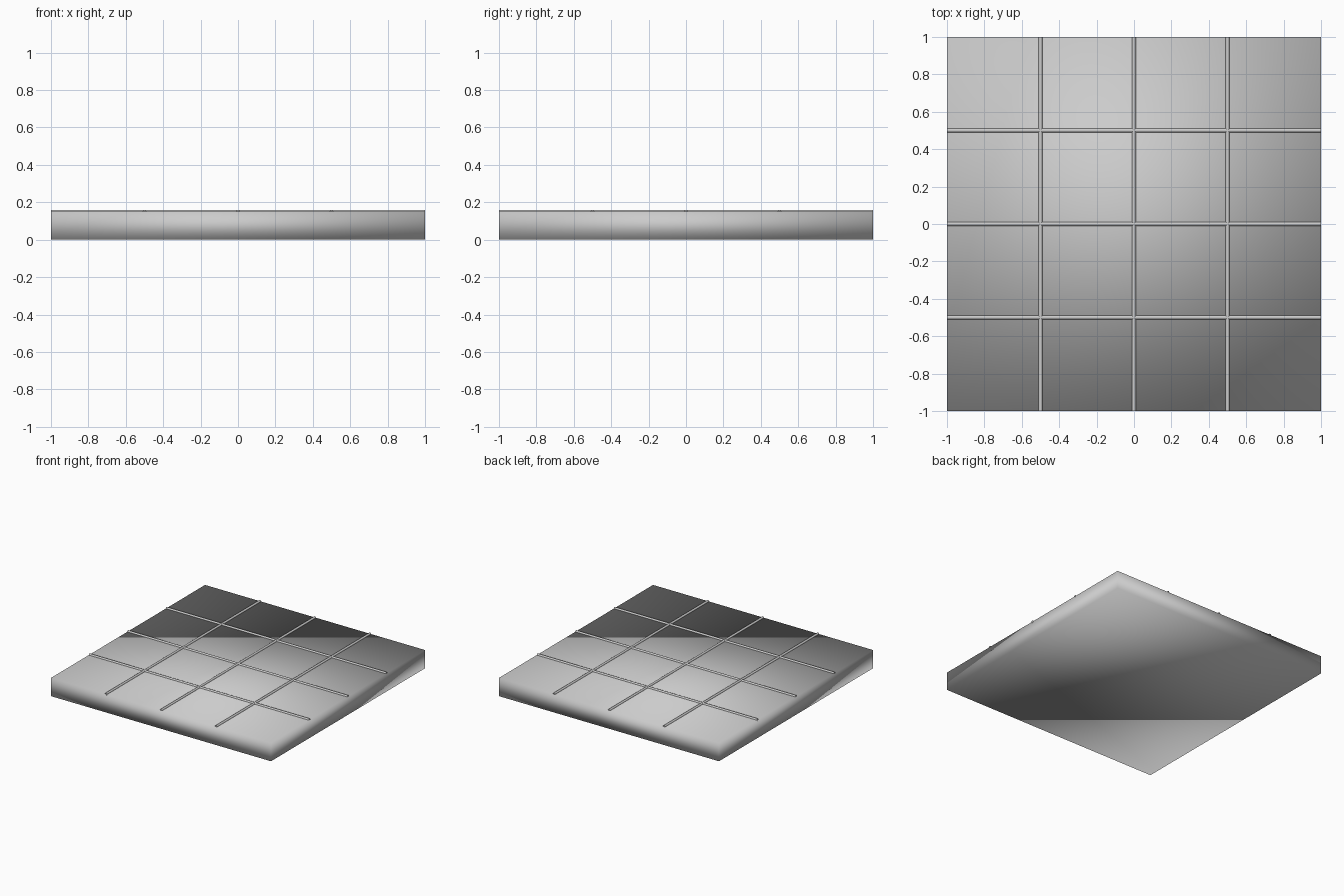
import bpy
import math

if "Cube" in bpy.data.objects:
    bpy.data.objects.remove(bpy.data.objects["Cube"])

THICK = 0.15      # slab thickness
ROD_R = 0.01      # rod radius, half sunk in the slab top

grey = bpy.data.materials.new("plain_grey")
grey.diffuse_color = (0.6, 0.6, 0.6, 1)
grey.use_nodes = True
grey.node_tree.nodes["Principled BSDF"].inputs["Base Color"].default_value = grey.diffuse_color


def finish(name):
    obj = bpy.context.object
    obj.name = name
    obj.data.materials.append(grey)
    return obj


# Square slab, softly shaded over its edges
bpy.ops.mesh.primitive_cube_add(size=1, location=(0, 0, THICK / 2))
slab = finish("slab")
slab.scale = (2, 2, THICK)
bpy.ops.object.transform_apply(location=False, rotation=False, scale=True)
bpy.ops.object.shade_smooth()

# Grid of thin rods, three each way
for axis in ("x", "y"):
    for i, offset in enumerate((-0.5, 0, 0.5)):
        along_x = axis == "x"
        bpy.ops.mesh.primitive_cylinder_add(
            vertices=16, radius=ROD_R, depth=2,
            location=(0, offset, THICK) if along_x else (offset, 0, THICK),
            rotation=(0, math.pi / 2, 0) if along_x else (math.pi / 2, 0, 0))
        finish(f"grid_rod_{axis}_{i + 1}")
        bpy.ops.object.shade_smooth_by_angle(angle=math.radians(40))
